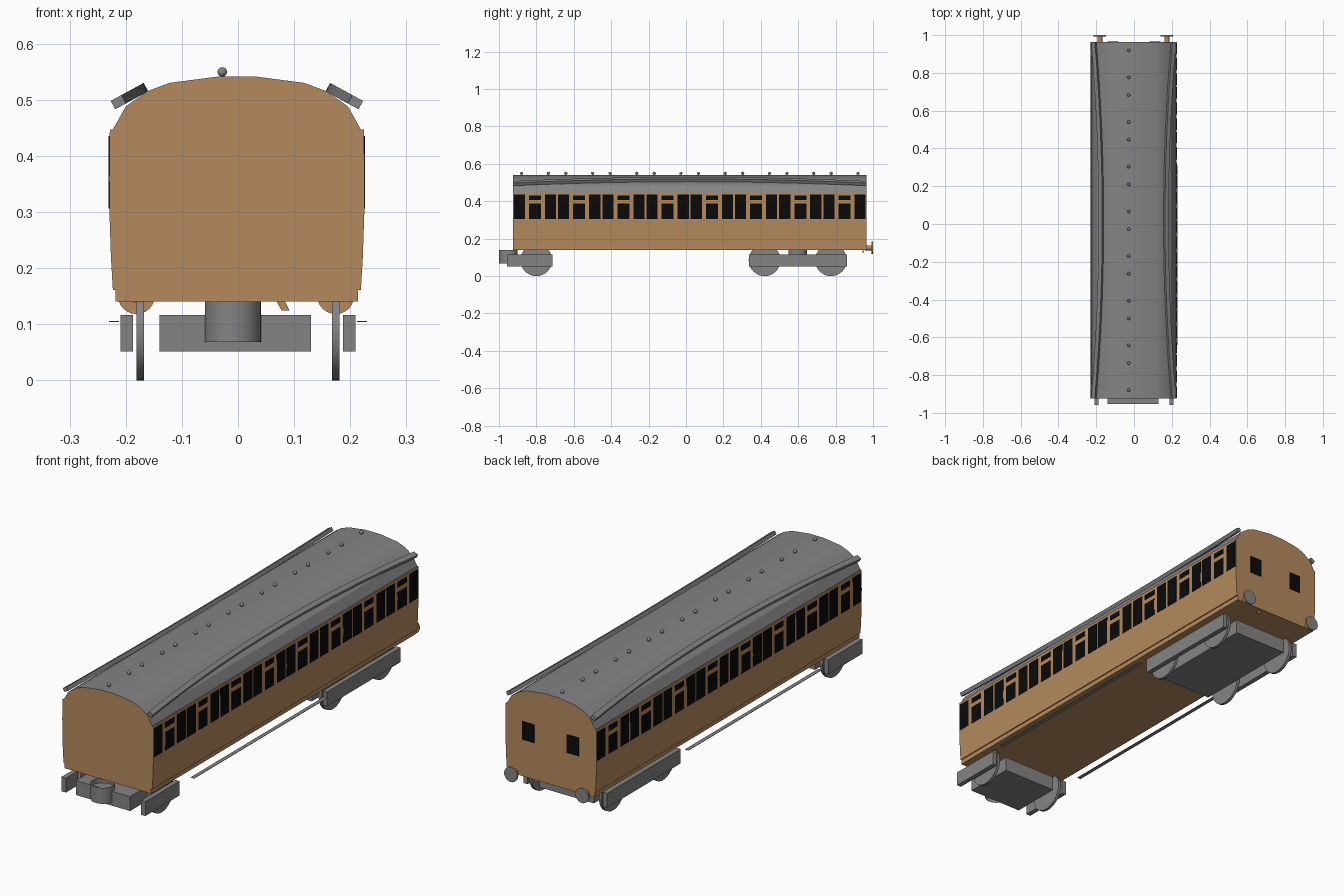
import bpy, bmesh, math
from mathutils import Vector, Matrix

if "Cube" in bpy.data.objects:
    bpy.data.objects.remove(bpy.data.objects["Cube"])

def material(name, rgb):
    m = bpy.data.materials.new(name)
    m.diffuse_color = (*rgb, 1)
    m.use_nodes = True
    m.node_tree.nodes["Principled BSDF"].inputs["Base Color"].default_value = m.diffuse_color
    return m

TAN = material("tan_paint", (0.46, 0.255, 0.108))
GREY = material("grey_metal", (0.23, 0.23, 0.23))
BLACK = material("black_glass", (0.003, 0.003, 0.003))

def finish(name, bm, mats, smooth=False):
    bmesh.ops.recalc_face_normals(bm, faces=bm.faces)
    me = bpy.data.meshes.new(name)
    bm.to_mesh(me)
    bm.free()
    for m in mats:
        me.materials.append(m)
    ob = bpy.data.objects.new(name, me)
    bpy.context.collection.objects.link(ob)
    if smooth:
        bpy.ops.object.select_all(action='DESELECT')
        ob.select_set(True)
        bpy.context.view_layer.objects.active = ob
        bpy.ops.object.shade_smooth_by_angle(angle=math.radians(25))
    return ob

def add_box(bm, x, y, z):
    """Box from (min, max) pairs."""
    c = [(a + b) / 2 for a, b in (x, y, z)]
    s = [abs(b - a) for a, b in (x, y, z)]
    bmesh.ops.create_cube(bm, size=1, matrix=Matrix.Translation(c) @ Matrix.Diagonal((*s, 1)))

def box(name, x, y, z, mat):
    bm = bmesh.new()
    add_box(bm, x, y, z)
    return finish(name, bm, [mat])

def cylinder(name, centre, r, length, axis, mats, caps=True, n=32):
    bm = bmesh.new()
    rot = Vector((0, 0, 1)).rotation_difference(Vector(axis)).to_matrix().to_4x4()
    bmesh.ops.create_cone(bm, cap_ends=caps, segments=n, radius1=r, radius2=r, depth=length,
                          matrix=Matrix.Translation(centre) @ rot)
    return finish(name, bm, mats, True)

def loft(bm, rings):
    """Skin a list of closed rings and cap both ends."""
    vs = [[bm.verts.new(p) for p in ring] for ring in rings]
    n = len(vs[0])
    for a, b in zip(vs, vs[1:]):
        for i in range(n):
            bm.faces.new((a[i], a[(i + 1) % n], b[(i + 1) % n], b[i]))
    bm.faces.new(vs[0])
    bm.faces.new(vs[-1])

CX = -0.002                 # body centre line
Y0, Y1 = -0.924, 0.964      # body ends

# Body shell: one cross-section run along the length, grey above the eaves
half = [(0.216, 0.14), (0.216, 0.161), (0.221, 0.161), (0.2245, 0.22), (0.227, 0.295),
        (0.2275, 0.36), (0.2265, 0.447), (0.221, 0.447), (0.198, 0.488),
        (0.16, 0.515), (0.12, 0.53), (0.036, 0.541)]
profile = half + [(-x, z) for x, z in reversed(half)]
bm = bmesh.new()
loft(bm, [[(CX + x, y, z) for x, z in profile] for y in (Y0, Y1)])
bm.normal_update()
for f in bm.faces:
    if abs(f.normal.y) < 0.5 and f.calc_center_median().z > 0.446:
        f.material_index = 1
finish("coach_body", bm, [TAN, GREY], True)

# Side windows: eight compartments, each with a door light between two panes
PITCH = 0.2365
centres = [0.02 + PITCH * (k - 3.5) for k in range(8)]
for side, s in (("right", 1), ("left", -1)):
    bm = bmesh.new()
    xs = (CX + s * 0.2235, CX + s * 0.2285)
    for c in centres:
        for off in (-0.083, 0.083):
            add_box(bm, xs, (c + off - 0.03, c + off + 0.03), (0.306, 0.435))
        add_box(bm, xs, (c - 0.032, c + 0.032), (0.306, 0.387))
        add_box(bm, xs, (c - 0.032, c + 0.032), (0.408, 0.432))
    finish(side + "_windows", bm, [BLACK])

# Rear end windows
for side, s in (("right", 1), ("left", -1)):
    box(side + "_rear_window", (s * 0.081, s * 0.141), (Y1 - 0.003, Y1 + 0.002), (0.305, 0.388), BLACK)

# Arched rain strips lying on the sloping roof sides
slope = Vector((0.878, 0, -0.478))
up = Vector((0.478, 0, 0.878))
for side, s in (("right", 1), ("left", -1)):
    bm = bmesh.new()
    rings = []
    N = 16
    for i in range(N + 1):
        t = 2 * i / N - 1
        base = Vector((0.158, 0, 0.515)) + slope * (0.045 * t * t)
        ring = [base, base + slope * 0.022, base + slope * 0.022 + up * 0.017, base + up * 0.017]
        y = Y0 + (Y1 - Y0) * i / N
        rings.append([(CX + s * p.x, y, p.z) for p in ring])
    loft(bm, rings)
    finish(side + "_rain_strip", bm, [GREY], True)

# Roof ventilators: a pair of small domes per compartment
bm = bmesh.new()
for c in centres:
    for off in (-0.0715, 0.0715):
        bmesh.ops.create_uvsphere(bm, u_segments=12, v_segments=8, radius=0.0085,
                                  matrix=Matrix.Translation((-0.028, c + off, 0.5495)))
finish("roof_ventilators", bm, [GREY], True)

# Footboards between the bogies
for side, s in (("right", 1), ("left", -1)):
    box(side + "_footboard", (s * 0.212, s * 0.23), (-0.64, 0.31), (0.104, 0.1055), GREY)

# Bogies: the front one is shared, so only its rear half is here
for name, y0, y1, wheels, pivot in (("front", -0.958, -0.715, (-0.8,), -0.95),
                                    ("rear", 0.336, 0.86, (0.42, 0.775), 0.598)):
    box(name + "_bogie_centre", (-0.14, 0.13), (y0 + 0.004, y1 - 0.004), (0.051, 0.116), GREY)
    cylinder(name + "_bogie_pivot", (-0.009, pivot, 0.104), 0.05, 0.072, (0, 0, 1), [GREY], caps=False)
    for side, s in (("right", 1), ("left", -1)):
        box(f"{name}_{side}_bogie_frame", (s * 0.1875, s * 0.209), (y0, y1), (0.051, 0.116), GREY)
        for i, wy in enumerate(wheels):
            cylinder(f"{name}_{side}_wheel_{i + 1}", (s * 0.174, wy, 0.085), 0.085, 0.013, (1, 0, 0), [GREY])

# Rear buffers: tan shank and head, grey striking face
for side, x in (("right", 0.174), ("left", -0.181)):
    cylinder(side + "_buffer_shank", (x, 0.975, 0.151), 0.013, 0.036, (0, 1, 0), [TAN], n=16)
    head = cylinder(side + "_buffer_head", (x, 0.9965, 0.151), 0.033, 0.007, (0, 1, 0), [TAN, GREY], n=24)
    for p in head.data.polygons:
        if p.normal.y > 0.9:
            p.material_index = 1

# Small slanted hose hanging under the rear end
bm = bmesh.new()
loft(bm, [[(x, y, z) for x, z in ((0.068, 0.142), (0.083, 0.142), (0.092, 0.124), (0.078, 0.124))]
          for y in (0.945, 0.95)])
finish("rear_hose", bm, [TAN])
